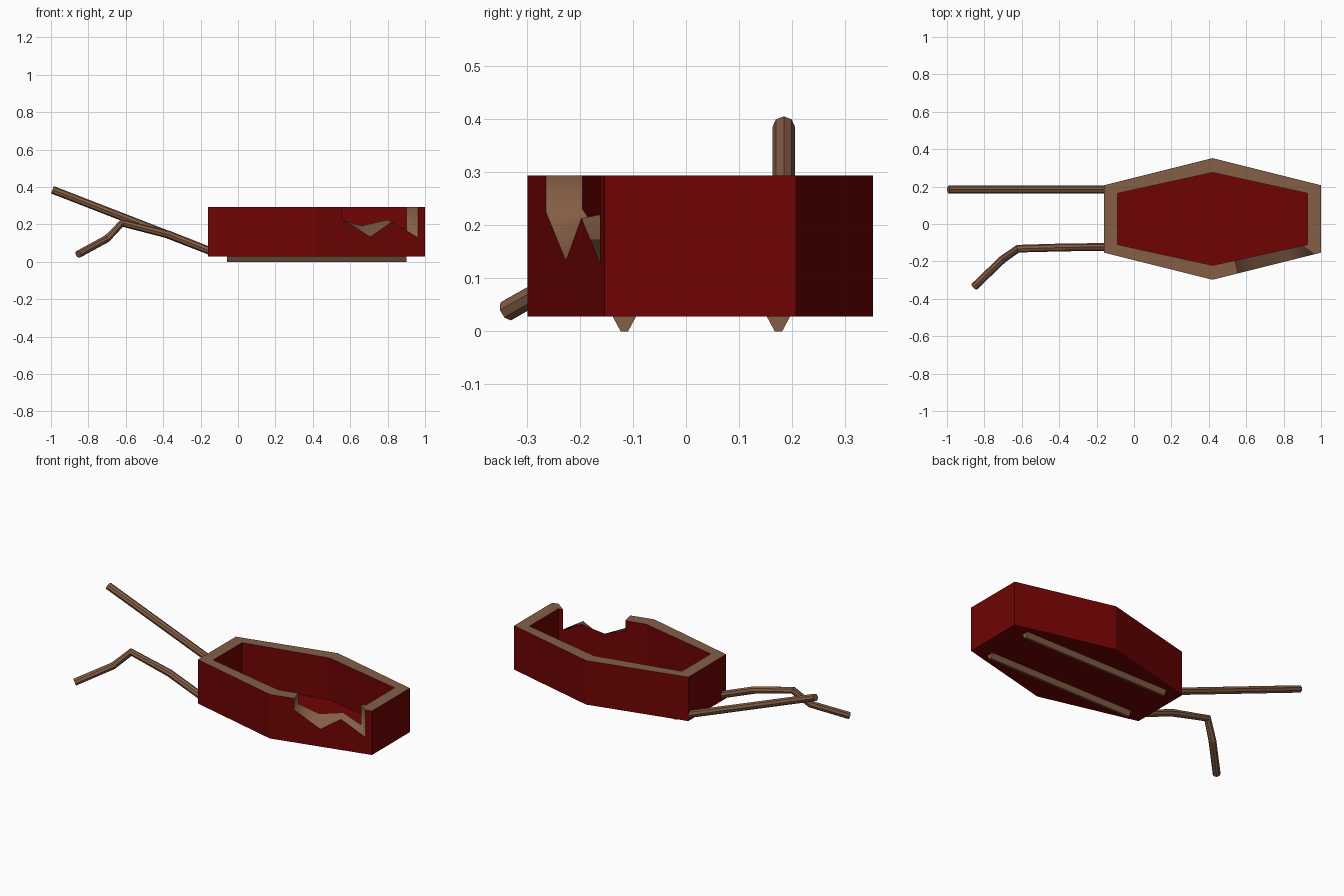
import bpy, bmesh, math
from mathutils import Vector

if "Cube" in bpy.data.objects:
    bpy.data.objects.remove(bpy.data.objects["Cube"])


def material(name, rgb):
    m = bpy.data.materials.new(name)
    m.diffuse_color = (*rgb, 1)
    m.use_nodes = True
    m.node_tree.nodes["Principled BSDF"].inputs["Base Color"].default_value = m.diffuse_color
    return m


red = material("dark red paint", (0.16, 0.001, 0.001))
wood = material("brown wood", (0.235, 0.112, 0.062))


def make(name, verts, faces, mats, idx=None):
    me = bpy.data.meshes.new(name)
    me.from_pydata(verts, [], faces)
    for m in mats:
        me.materials.append(m)
    if idx:
        for p, i in zip(me.polygons, idx):
            p.material_index = i
    ob = bpy.data.objects.new(name, me)
    bpy.context.collection.objects.link(ob)
    return ob


# Tub: hexagonal wall with a broken notch in the front right side
BOTTOM, FLOOR, TOP, CY, CX = 0.028, 0.042, 0.293, 0.027, 0.42


def hexagon(hx, he, hm):
    pts = [(-hx, -he), (0, -hm), (hx, -he), (hx, he), (0, hm), (-hx, he)]
    return [(CX + x, CY + y) for x, y in pts]


outer, inner = hexagon(0.58, 0.18, 0.325), hexagon(0.508, 0.137, 0.248)


def on_front(ring, x):
    (x0, y0), (x1, y1) = ring[1], ring[2]
    return (x, y0 + (y1 - y0) * (x - x0) / (x1 - x0))


# outer x, outer z, inner x, inner z along the break
notch = [(0.557, TOP, 0.54, TOP), (0.557, 0.225, 0.54, 0.23),
         (0.707, 0.133, 0.659, 0.192), (0.824, 0.213, 0.797, 0.224),
         (0.963, 0.128, 0.90, 0.17), (0.963, TOP, 0.90, TOP)]
stations = [((*o, TOP), (*i, TOP)) for o, i in zip(outer, inner)]
stations[2:2] = [((*on_front(outer, a), b), (*on_front(inner, c), d))
                 for a, b, c, d in notch]

verts, faces, idx = [], [], []


def add(points, mat):
    n = len(verts)
    verts.extend(points)
    faces.append(list(range(n, n + len(points))))
    idx.append(mat)


for k, (o0, i0) in enumerate(stations):
    o1, i1 = stations[(k + 1) % len(stations)]
    add([o0, o1, i1, i0], 1)
    if o0[:2] != o1[:2]:
        add([(*o0[:2], BOTTOM), (*o1[:2], BOTTOM), o1, o0], 0)
        add([i0, i1, (*i1[:2], FLOOR), (*i0[:2], FLOOR)], 0)
add([(*p, FLOOR) for p in inner], 0)
add([(*p, BOTTOM) for p in reversed(outer)], 0)
tub = make("tub", verts, faces, [red, wood], idx)

# Join the panels and soften the torn edge
bm = bmesh.new()
bm.from_mesh(tub.data)
bmesh.ops.remove_doubles(bm, verts=bm.verts, dist=0.0005)
for f in bm.faces:
    f.smooth = f.material_index == 1 and min(v.co.z for v in f.verts) < TOP - 0.01
bm.to_mesh(tub.data)
bm.free()


# Runners under the tub
for name, y in (("front_runner", -0.116), ("back_runner", 0.174)):
    prof = [(-0.007, 0), (0.007, 0), (0.022, BOTTOM), (-0.022, BOTTOM)]
    v = [(x, y + a, z) for x in (-0.06, 0.90) for a, z in prof]
    f = [(3, 2, 1, 0), (4, 5, 6, 7)]
    f += [(k, k + 4, (k + 1) % 4 + 4, (k + 1) % 4) for k in range(4)]
    make(name, v, f, [wood])


# Handles: eight-sided rods along a path
def rod(name, path, r=0.021, n=8):
    path = [Vector(p) for p in path]
    v = []
    for k, p in enumerate(path):
        a = (p - path[k - 1]).normalized() if k else Vector()
        b = (path[k + 1] - p).normalized() if k < len(path) - 1 else Vector()
        t = (a + b).normalized()
        u = t.cross(Vector((0, 0, 1))).normalized()
        w = u.cross(t)
        for s in range(n):
            q = 2 * math.pi * s / n
            v.append(p + r * (math.cos(q) * u + math.sin(q) * w))
    f = [(k * n + s, k * n + n + s, k * n + n + (s + 1) % n, k * n + (s + 1) % n)
         for k in range(len(path) - 1) for s in range(n)]
    f += [list(range(n)), list(range(len(v) - 1, len(v) - n - 1, -1))]
    ob = make(name, v, f, [wood])
    bm = bmesh.new()
    bm.from_mesh(ob.data)
    bmesh.ops.recalc_face_normals(bm, faces=bm.faces)
    bm.to_mesh(ob.data)
    bm.free()


rod("straight_handle", [(-0.15, 0.184, 0.058), (-0.992, 0.184, 0.385)])
rod("broken_handle", [(-0.15, -0.123, 0.058), (-0.37, -0.125, 0.145),
                      (-0.62, -0.132, 0.207), (-0.70, -0.187, 0.124),
                      (-0.854, -0.335, 0.04)])
